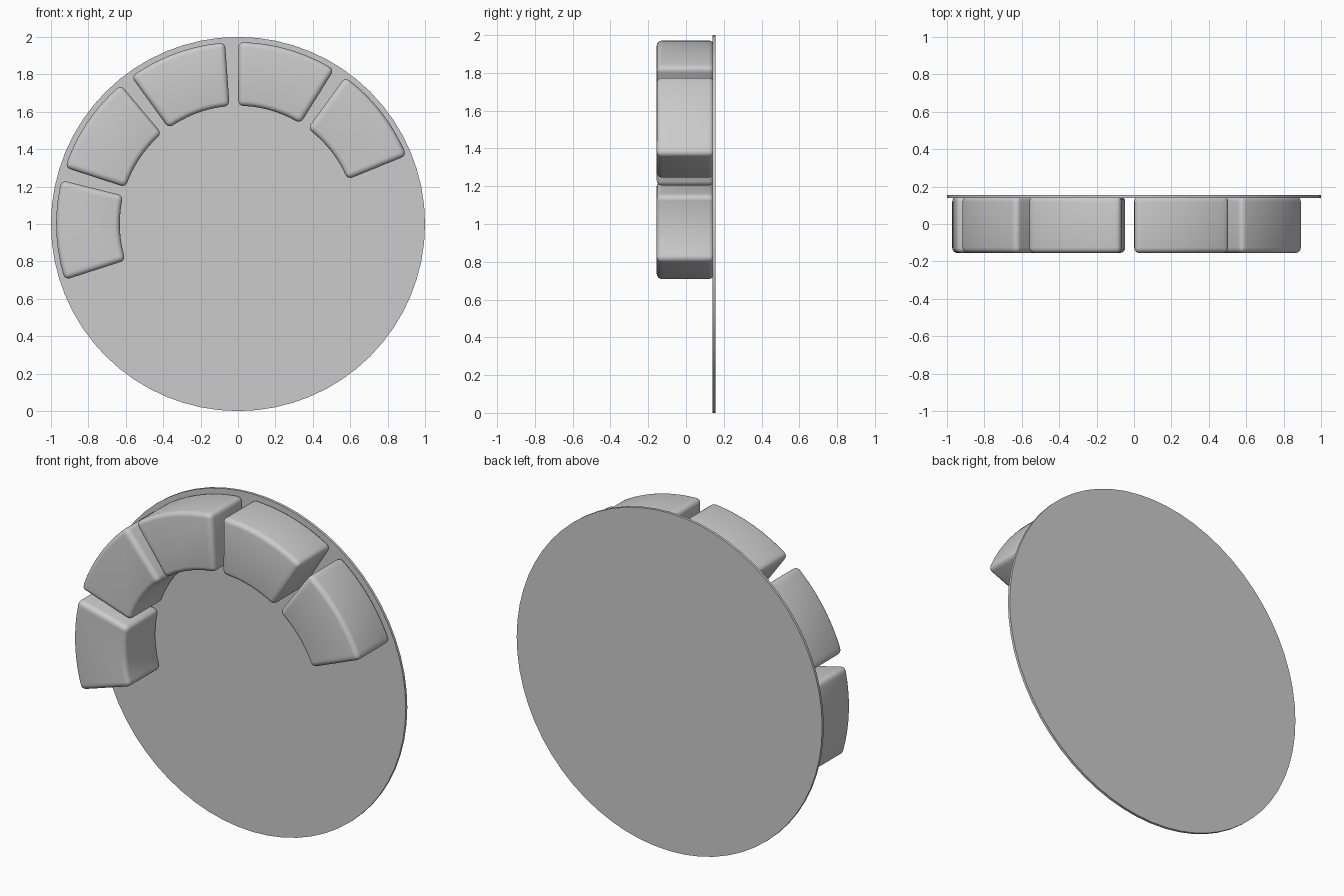
import bpy, bmesh
from math import sin, cos, radians

if "Cube" in bpy.data.objects:
    bpy.data.objects.remove(bpy.data.objects["Cube"])

CENTER_Z = 1.0
R_OUT, R_IN = 0.972, 0.632
FRONT, BACK = -0.155, 0.148
SPAN, STEPS = 31.8, 12


def smooth(ob):
    bpy.ops.object.select_all(action='DESELECT')
    bpy.context.view_layer.objects.active = ob
    ob.select_set(True)
    bpy.ops.object.shade_smooth_by_angle(angle=radians(35))


# Rounded wedge: ring sector outline extruded along y; angle is clockwise from the top
def wedge(name, mid):
    angles = [radians(mid - SPAN / 2 + SPAN * i / STEPS) for i in range(STEPS + 1)]
    outline = [(R_OUT * sin(a), R_OUT * cos(a)) for a in angles]
    outline += [(R_IN * sin(a), R_IN * cos(a)) for a in reversed(angles)]
    bm = bmesh.new()
    face = bm.faces.new([bm.verts.new((x, FRONT, CENTER_Z + z)) for x, z in outline])
    ext = bmesh.ops.extrude_face_region(bm, geom=[face])
    verts = [v for v in ext['geom'] if isinstance(v, bmesh.types.BMVert)]
    bmesh.ops.translate(bm, verts=verts, vec=(0, BACK - FRONT, 0))
    bmesh.ops.recalc_face_normals(bm, faces=bm.faces)
    # Round the sharp edges only
    sharp = [e for e in bm.edges if e.calc_face_angle(0) > radians(40)]
    bmesh.ops.bevel(bm, geom=sharp, offset=0.028, offset_type='OFFSET',
                    segments=4, profile=0.5, affect='EDGES', clamp_overlap=True)
    me = bpy.data.meshes.new(name)
    bm.to_mesh(me)
    bm.free()
    ob = bpy.data.objects.new(name, me)
    bpy.context.collection.objects.link(ob)
    smooth(ob)


# Thin backing disc
bpy.ops.mesh.primitive_cylinder_add(vertices=64, radius=1, depth=0.015,
                                    location=(0, 0.1475, CENTER_Z),
                                    rotation=(radians(90), 0, 0))
disc = bpy.context.object
disc.name = "backing_disc"
smooth(disc)

# Five wedges, one tenth of a turn apart
for i in range(5):
    wedge(f"wedge_block_{i + 1}", -92 + 36 * i)
